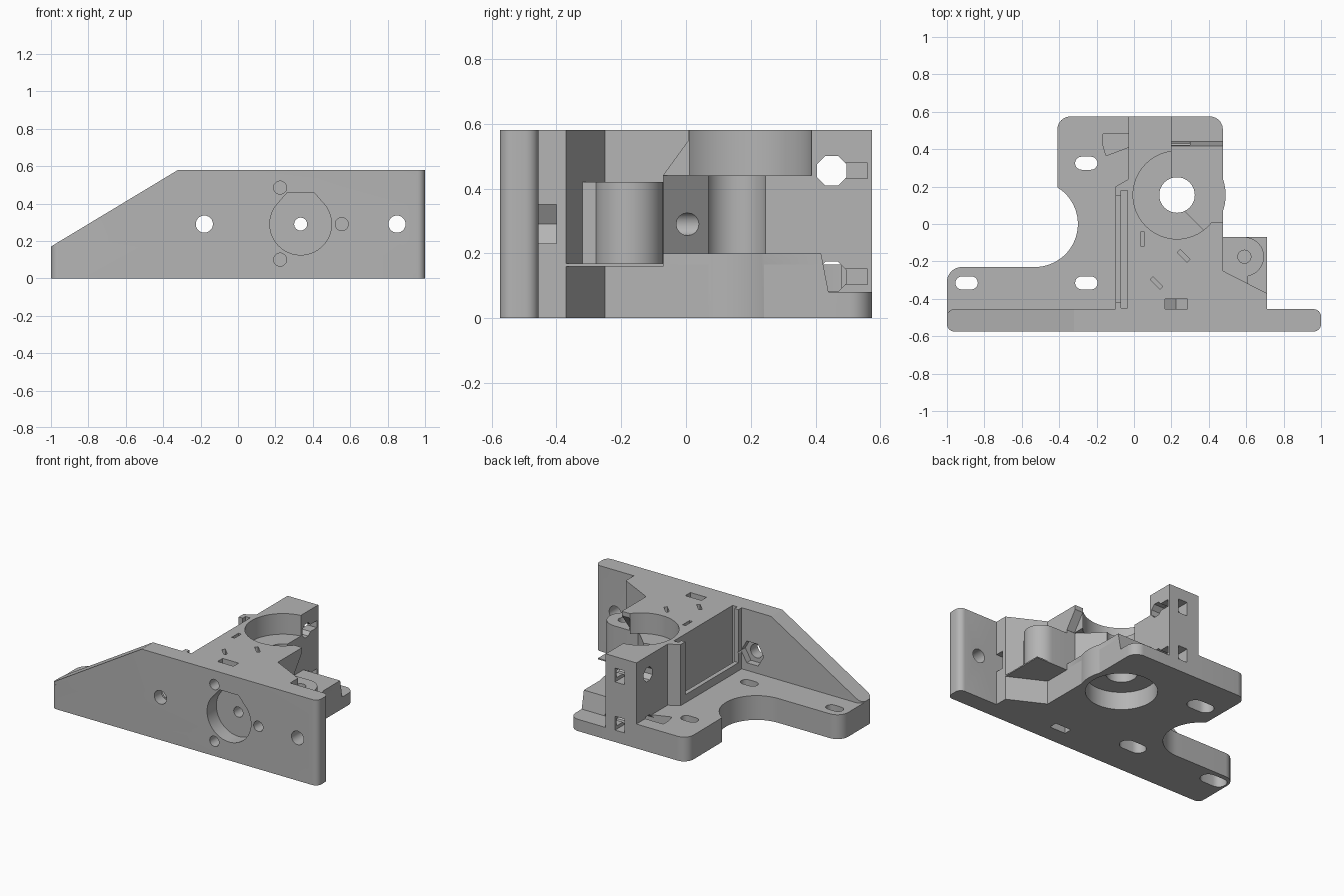
import bpy, bmesh
from math import sin, cos, radians, pi

if "Cube" in bpy.data.objects:
    bpy.data.objects.remove(bpy.data.objects["Cube"])

grey = bpy.data.materials.new("plain grey")
grey.use_nodes = True
grey.diffuse_color = (0.46, 0.46, 0.46, 1)
grey.node_tree.nodes["Principled BSDF"].inputs["Base Color"].default_value = (0.46, 0.46, 0.46, 1)


def arc(cx, cy, r, a0, a1, n=10):
    steps = [radians(a0 + (a1 - a0) * i / n) for i in range(n + 1)]
    return [(cx + r * cos(a), cy + r * sin(a)) for a in steps]


def circle(cx, cy, r, n=48):
    return arc(cx, cy, r, 0, 360 - 360 / n, n - 1)


def rect(x0, y0, x1, y1):
    return [(x0, y0), (x1, y0), (x1, y1), (x0, y1)]


def slot(cx, cy, half, r):
    return arc(cx + half, cy, r, -90, 90) + arc(cx - half, cy, r, 90, 270)


def prism(name, pts, axis, lo, hi):
    """Extrude a 2D outline along an axis; pts hold the other two axes in order."""
    place = {"x": lambda p, h: (h, p[0], p[1]),
             "y": lambda p, h: (p[0], h, p[1]),
             "z": lambda p, h: (p[0], p[1], h)}[axis]
    bm = bmesh.new()
    low = [bm.verts.new(place(p, lo)) for p in pts]
    top = [bm.verts.new(place(p, hi)) for p in pts]
    bm.faces.new(low)
    bm.faces.new(top)
    for i in range(len(pts)):
        j = (i + 1) % len(pts)
        bm.faces.new((low[i], low[j], top[j], top[i]))
    bmesh.ops.recalc_face_normals(bm, faces=bm.faces)
    mesh = bpy.data.meshes.new(name)
    bm.to_mesh(mesh)
    bm.free()
    mesh.materials.append(grey)
    obj = bpy.data.objects.new(name, mesh)
    bpy.context.collection.objects.link(obj)
    return obj


def combine(target, other, operation):
    mod = target.modifiers.new("boolean", "BOOLEAN")
    mod.operation, mod.solver, mod.object = operation, "EXACT", other
    bpy.context.view_layer.objects.active = target
    bpy.ops.object.modifier_apply(modifier=mod.name)
    bpy.data.objects.remove(other)


T = 0.58

# Base plate with rounded corners and a round bite in the left side
outline = ([(0.71, -0.575), (0.71, -0.37), (0.475, -0.25)]
           + arc(0.405, 0.505, 0.07, 0, 90) + arc(-0.34, 0.505, 0.07, 90, 180)
           + arc(-0.53, 0, 0.23, 58, -90, 28)
           + arc(-0.92, -0.31, 0.08, 90, 180) + arc(-0.96, -0.535, 0.04, 180, 270))
bracket = prism("bracket", outline, "z", 0, 0.165)

# Front plate with sloped left end and rounded ends
plate = prism("front_plate", [(-1, 0), (1, 0), (1, T), (-0.32, T), (-1, 0.17)], "y", -0.575, -0.455)
bm = bmesh.new()
bm.from_mesh(plate.data)
ends = [e for e in bm.edges if all(abs(v.co.x) > 0.99 for v in e.verts)
        and abs(e.verts[0].co.z - e.verts[1].co.z) > 0.1]
bmesh.ops.bevel(bm, geom=ends, offset=0.04, segments=6, profile=0.5, affect="EDGES")
bm.to_mesh(plate.data)
bm.free()

# Upright body with post, bulge around the bearing, hinge knuckle and thin shelf
body = prism("body", [(-0.1, -0.5), (0.71, -0.5), (0.71, -0.37), (0.475, -0.25), (0.475, 0.43),
                      (0.2, 0.43), (0.2, 0.575), (-0.03, 0.575), (-0.03, 0.24), (-0.1, 0.2)], "z", 0, T)
bulge = prism("bulge", circle(0.23, 0.155, 0.26, 64), "z", 0, 0.2)
knuckle = prism("knuckle", [(0.4, -0.34), (0.61, -0.34), (0.61, -0.278)]
                + arc(0.59, -0.175, 0.105, -79, 90, 20) + [(0.4, -0.07)], "z", 0.165, 0.42)
shelf = prism("shelf", rect(0.45, -0.38, 0.71, -0.07), "z", 0.16, 0.168)
for part in (plate, body, bulge, knuckle, shelf):
    combine(bracket, part, "UNION")

cuts = []


def cut(pts, axis, lo, hi):
    cuts.append(prism("cutter", pts, axis, lo, hi))


# Gear pocket, shaft bore and lower bearing seat
cut(circle(0.23, 0.155, 0.235, 64), "z", 0.44, 0.7)
cut(circle(0.23, 0.155, 0.095), "z", 0.05, 0.5)
cut(circle(0.23, 0.155, 0.22, 64), "z", -0.1, 0.12)

# Side window with the ramp above it, and the stepped rear ledge
cut([(0.2, 0.8), (0.2, 0.14), (0.41, -0.07), (0.8, -0.07), (0.8, 0.8)], "z", 0.2, 0.441)
cut(rect(0.2, 0.16, 0.8, 0.8), "z", 0.43, 0.7)
cut([(-0.07, 0.44), (0.01, 0.55), (0.01, 0.7), (0.8, 0.7), (0.8, 0.44)], "x", 0.415, 0.8)
cut([(0.415, 0.21), (0.44, 0.08), (0.8, 0.08), (0.8, 0.21)], "x", 0.2, 0.8)

# Left sheet groove and the opening in front of it
cut(rect(-0.07, -0.45, -0.035, 0.18), "z", 0.19, 0.7)
cut(rect(-0.2, -0.42, -0.06, 0.15), "z", 0.22, 0.7)

# Mounting slots with wider recesses below
for x, y in ((-0.895, -0.315), (-0.255, -0.315), (-0.255, 0.325)):
    cut(slot(x, y, 0.025, 0.035), "z", -0.1, 0.3)
    cut(slot(x, y, 0.04, 0.052), "z", -0.1, 0.09)

# Front recess with a flat top, and the centre hole
cut(arc(0.335, 0.29, 0.165, -225, 45, 48) + [(0.405, 0.46), (0.265, 0.46)], "y", -0.7, -0.475)
cut(circle(0.335, 0.29, 0.035, 16), "y", -0.6, 0.2)

# Plate holes, one with a hexagonal nut recess behind
for x in (-0.18, 0.85):
    cut(circle(x, 0.29, 0.046, 24), "y", -0.7, -0.4)
cut(circle(-0.18, 0.29, 0.085, 6), "y", -0.5, -0.4)

# Three screw holes with pointed nut slots entering from top, bottom and right
for x, z in ((0.225, 0.485), (0.225, 0.1), (0.555, 0.29)):
    cut(circle(x, z, 0.035, 24), "y", -0.7, -0.36)
for z, tip, end in ((0.445, 0.41, 0.7), (0.14, 0.175, -0.1)):
    cut([(0.165, end), (0.165, z), (0.225, tip), (0.285, z), (0.285, end)], "y", -0.455, -0.4)
cut([(0.8, 0.23), (0.515, 0.23), (0.48, 0.29), (0.515, 0.35), (0.8, 0.35)], "y", -0.455, -0.4)

# Thin stiffening slits in the top
for x, y, turn in ((0.045, -0.08, 90), (0.265, -0.17, -45), (0.12, -0.315, -45)):
    c, s = cos(radians(turn)), sin(radians(turn))
    cut([(x + u * c - v * s, y + u * s + v * c) for u, v in rect(-0.037, -0.011, 0.037, 0.011)],
        "z", 0.2, 0.7)

# Post clamp holes with nut slots entering from the back
for z in (0.128, 0.455):
    cut(arc(0.45, z, 0.05, 22.5, 337.5, 7), "x", -0.1, 0.3)
    cut(rect(0.06, 0.45, 0.13, 0.7), "z", z - 0.047, z + 0.047)
    cut(rect(0.45, z - 0.024, 0.56, z + 0.024), "x", 0.1, 0.3)
cut([(-0.03, 0.48), (-0.165, 0.48), (-0.165, 0.42), (-0.15, 0.365), (-0.03, 0.41)], "z", 0.08, 0.165 + 0.001)

# Knuckle pin hole
cut(circle(0.59, -0.175, 0.035, 24), "z", 0.17, 0.5)

for cutter in cuts:
    combine(bracket, cutter, "DIFFERENCE")

bpy.ops.object.select_all(action="DESELECT")
bracket.select_set(True)
bpy.context.view_layer.objects.active = bracket
bpy.ops.object.shade_smooth_by_angle(angle=radians(30))
